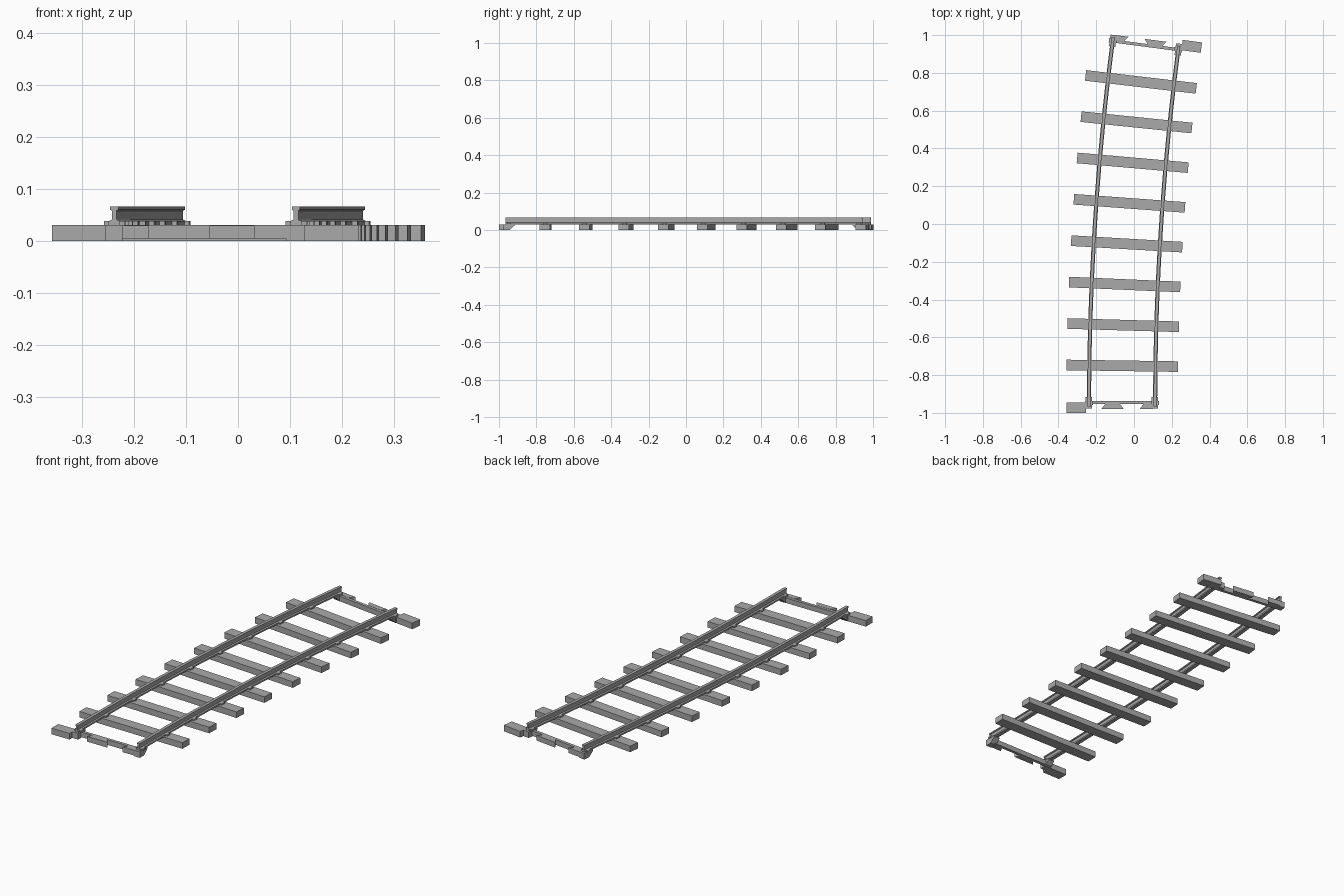
import bpy, bmesh, math
from mathutils import Matrix, Vector

cube = bpy.data.objects.get("Cube")
if cube:
    bpy.data.objects.remove(cube, do_unlink=True)

SWEEP = math.radians(7.5)     # total bend of the track
RADIUS = 14.8
SPACES = 9                    # sleeper spacings along the arc
GAUGE = 0.175                 # rail offset from the centre line
TOP = 0.031                   # sleeper height
START = Vector((-RADIUS * (1 - math.cos(SWEEP)) / 2, -RADIUS * math.sin(SWEEP) / 2, 0))

grey = bpy.data.materials.new("light_grey")
grey.use_nodes = True
grey.diffuse_color = (0.4, 0.4, 0.4, 1)
grey.node_tree.nodes["Principled BSDF"].inputs["Base Color"].default_value = grey.diffuse_color


def frame(i):
    """Local axes at spacing i: x across the track, y along it."""
    t = SWEEP * i / SPACES
    pos = START + Vector((RADIUS * (1 - math.cos(t)), RADIUS * math.sin(t), 0))
    return Matrix.Translation(pos) @ Matrix.Rotation(-t, 4, 'Z')


def finish(name, bm):
    bmesh.ops.recalc_face_normals(bm, faces=bm.faces)
    mesh = bpy.data.meshes.new(name)
    bm.to_mesh(mesh)
    bm.free()
    mesh.materials.append(grey)
    obj = bpy.data.objects.new(name, mesh)
    bpy.context.collection.objects.link(obj)


def loft(name, rings):
    """Skin a series of matching cross-sections and cap the ends."""
    bm = bmesh.new()
    loops = [[bm.verts.new(p) for p in ring] for ring in rings]
    for a, b in zip(loops, loops[1:]):
        for k in range(len(a)):
            j = (k + 1) % len(a)
            bm.faces.new((a[k], a[j], b[j], b[k]))
    bm.faces.new(loops[0])
    bm.faces.new(loops[-1])
    finish(name, bm)


def plate(name, m, outline, z0, z1):
    loft(name, [[m @ Vector((x, y, z)) for x, y in outline] for z in (z0, z1)])


def box(name, m, x0, x1, y0, y1, z0, z1):
    plate(name, m, [(x0, y0), (x1, y0), (x1, y1), (x0, y1)], z0, z1)


# Rails: an I-shaped section swept along the arc
half = [(0.011, 0.03), (0.011, 0.038), (0.0045, 0.041), (0.0045, 0.058),
        (0.008, 0.06), (0.008, 0.066)]
section = half + [(-x, z) for x, z in reversed(half)]
for side, label in ((-1, "right"), (1, "left")):
    loft(label + "_rail", [[frame(i) @ Vector((side * GAUGE + x, 0, z)) for x, z in section]
                           for i in range(SPACES + 1)])

# Sleepers with rail chairs
for i in range(1, SPACES):
    box("sleeper", frame(i), -0.295, 0.295, -0.028, 0.028, 0, TOP)
    for side in (-1, 1):
        c = side * GAUGE
        box("rail_chair", frame(i), c - 0.021, c + 0.021, -0.012, 0.012, TOP - 0.002, 0.038)

# Interlocking ends, the same piece turned half round
wedge = [(0.012, 0), (-0.022, 0), (-0.05, 0.025), (-0.05, TOP), (0.012, TOP)]
for label, m in (("back", frame(SPACES)), ("front", frame(0) @ Matrix.Rotation(math.pi, 4, 'Z'))):
    box(label + "_end_pad", m, 0.192, 0.295, -0.021, 0.034, 0, TOP)
    box(label + "_end_bar", m, -0.17, 0.195, -0.028, -0.012, 0.004, 0.03)
    plate(label + "_dovetail", m,
          [(0.012, -0.014), (0.088, -0.014), (0.109, 0.013), (-0.009, 0.013)], 0.004, TOP)
    plate(label + "_half_dovetail", m,
          [(-0.165, -0.014), (-0.115, -0.014), (-0.094, 0.013), (-0.165, 0.013)], 0.004, TOP)
    for side in (-1, 1):
        c = side * GAUGE
        loft(label + "_rail_support", [[m @ Vector((c + w, y, z)) for y, z in wedge]
                                       for w in (-0.016, 0.018)])
        box(label + "_end_chair", m, c - 0.02, c + 0.02, -0.03, -0.008, TOP - 0.002, 0.038)
